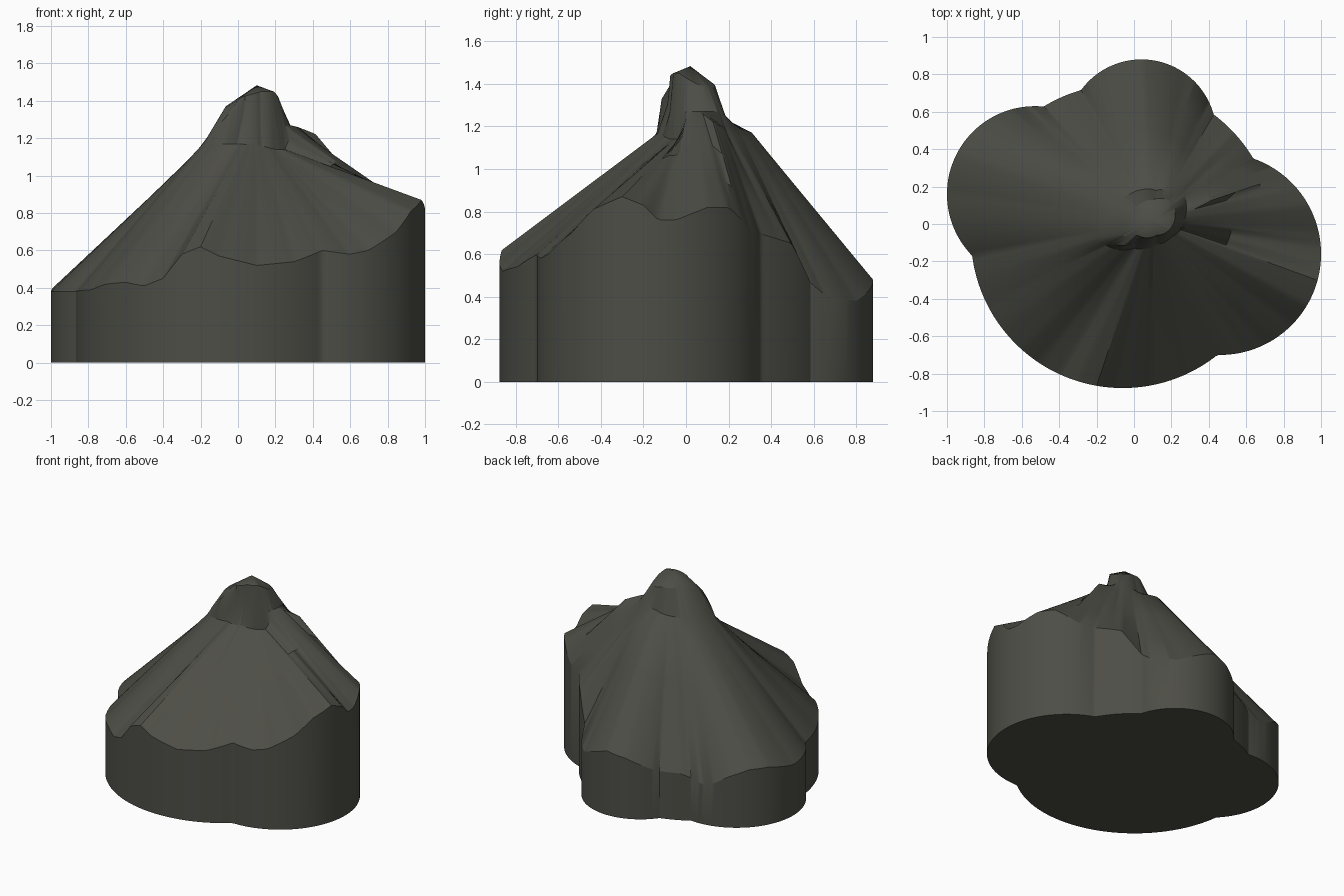
import bpy, bmesh, math

if "Cube" in bpy.data.objects:
    bpy.data.objects.remove(bpy.data.objects["Cube"])

N = 288
C = (0.10, 0.02)          # pole of the radial mesh, under the summit

# Outline: union of five round lobes (x, y, radius)
LOBES = [(-0.06, -0.065, 0.812), (-0.53, 0.16, 0.47), (0.04, 0.48, 0.40),
         (0.46, -0.16, 0.54)]

# Wavy upper edge of the wall
RIM = [(-1, .17, .38), (-.9, -.1, .38), (-.78, -.43, .39), (-.7, -.55, .42),
       (-.6, -.67, .43), (-.5, -.74, .41), (-.4, -.80, .45), (-.3, -.84, .58),
       (-.2, -.86, .62), (-.1, -.875, .57), (.1, -.86, .52), (.3, -.79, .54),
       (.45, -.7, .6), (.6, -.685, .58), (.7, -.65, .6), (.85, -.54, .7),
       (.93, -.44, .81), (.98, -.3, .87), (1, -.2, .83), (1, -.13, .76),
       (1, -.05, .76), (.94, .1, .82), (.87, .2, .82), (.75, .3, .72),
       (.63, .37, .69), (.53, .5, .65), (.43, .6, .46), (.4, .67, .4),
       (.28, .8, .38), (.04, .88, .48), (-.1, .85, .45), (-.28, .72, .35),
       (-.4, .65, .35), (-.6, .62, .29), (-.75, .57, .38), (-.86, .49, .43),
       (-.95, .38, .43)]
# Shoulder where the slopes meet the summit rock
SHOULDER = [(-.2, -.08, 1.15), (-.12, -.13, 1.17), (0, -.13, 1.17),
            (.12, -.11, 1.16), (.2, -.07, 1.14), (.25, -.03, 1.14),
            (.29, .0, 1.24), (.32, .08, 1.26), (.42, .13, 1.22),
            (.3, .2, 1.15), (.2, .29, 1.15), (.06, .31, 1.17),
            (-.1, .25, 1.14), (-.2, .15, 1.12), (-.22, .03, 1.13)]
# Summit rock: foot and upper edge
FOOT = [(-.16, -.09, 1.21), (-.05, -.115, 1.33), (.03, -.08, 1.32),
        (.12, -.075, 1.27), (.22, -.04, 1.26), (.27, .02, 1.27),
        (.28, .08, 1.27), (.27, .15, 1.27), (.12, .18, 1.24),
        (-.02, .16, 1.22), (-.14, .06, 1.2)]
CROWN = [(-.07, -.06, 1.36), (.02, -.06, 1.42), (.12, -.06, 1.45),
         (.19, -.03, 1.45), (.22, .05, 1.40), (.2, .12, 1.38),
         (.1, .13, 1.40), (0, .07, 1.40)]


def sampler(points):
    """Return f(angle) -> (radius, z), linear between points around the pole."""
    tab = sorted((math.atan2(y - C[1], x - C[0]) % math.tau,
                  math.hypot(x - C[0], y - C[1]), z) for x, y, z in points)
    tab = ([(tab[-1][0] - math.tau, *tab[-1][1:])] + tab
           + [(tab[0][0] + math.tau, *tab[0][1:])])

    def f(a):
        for p, q in zip(tab, tab[1:]):
            if p[0] <= a <= q[0]:
                t = (a - p[0]) / max(q[0] - p[0], 1e-9)
                return p[1] + t * (q[1] - p[1]), p[2] + t * (q[2] - p[2])
    return f


def outline(a):
    """Farthest hit of a ray from the pole with the lobes."""
    dx, dy = math.cos(a), math.sin(a)
    best = 0
    for x, y, r in LOBES:
        px, py = x - C[0], y - C[1]
        along = px * dx + py * dy
        d = r * r - (px * dy - py * dx) ** 2
        if d > 0:
            best = max(best, along + math.sqrt(d))
    return best


bm = bmesh.new()
rim, shoulder, foot, crown = map(sampler, (RIM, SHOULDER, FOOT, CROWN))


def ring(f):
    out = []
    for i in range(N):
        a = math.tau * i / N
        r, z = f(a)
        out.append(bm.verts.new((C[0] + r * math.cos(a), C[1] + r * math.sin(a), z)))
    return out


def slope(t):
    """Ring part way along the straight slope from rim to shoulder."""
    def f(a):
        r1, z1 = shoulder(a)
        r0, z0 = outline(a), rim(a)[1]
        return r0 + t * (r1 - r0), z0 + t * (z1 - z0)
    return f


# Wall, slopes and summit rings from the ground up
rings = [ring(lambda a: (outline(a), 0.0))]
rings += [ring(slope(t)) for t in (0, 0.33, 0.67, 1)]
rings += [ring(foot), ring(crown)]
for lo, hi in zip(rings, rings[1:]):
    for i in range(N):
        j = (i + 1) % N
        bm.faces.new((lo[i], lo[j], hi[j], hi[i]))
# Summit cap and flat underside
top = bm.verts.new((C[0], C[1], 1.483))
for i in range(N):
    bm.faces.new((rings[-1][i], rings[-1][(i + 1) % N], top))
bm.faces.new(rings[0][::-1])

mesh = bpy.data.meshes.new("mountain")
bm.to_mesh(mesh)
bm.free()
mountain = bpy.data.objects.new("mountain", mesh)
bpy.context.collection.objects.link(mountain)

# One dark rock colour
mat = bpy.data.materials.new("dark olive grey rock")
mat.diffuse_color = (0.075, 0.075, 0.062, 1)
mat.use_nodes = True
mat.node_tree.nodes["Principled BSDF"].inputs["Base Color"].default_value = mat.diffuse_color
mesh.materials.append(mat)

bpy.context.view_layer.objects.active = mountain
mountain.select_set(True)
bpy.ops.object.shade_smooth_by_angle(angle=math.radians(30))
